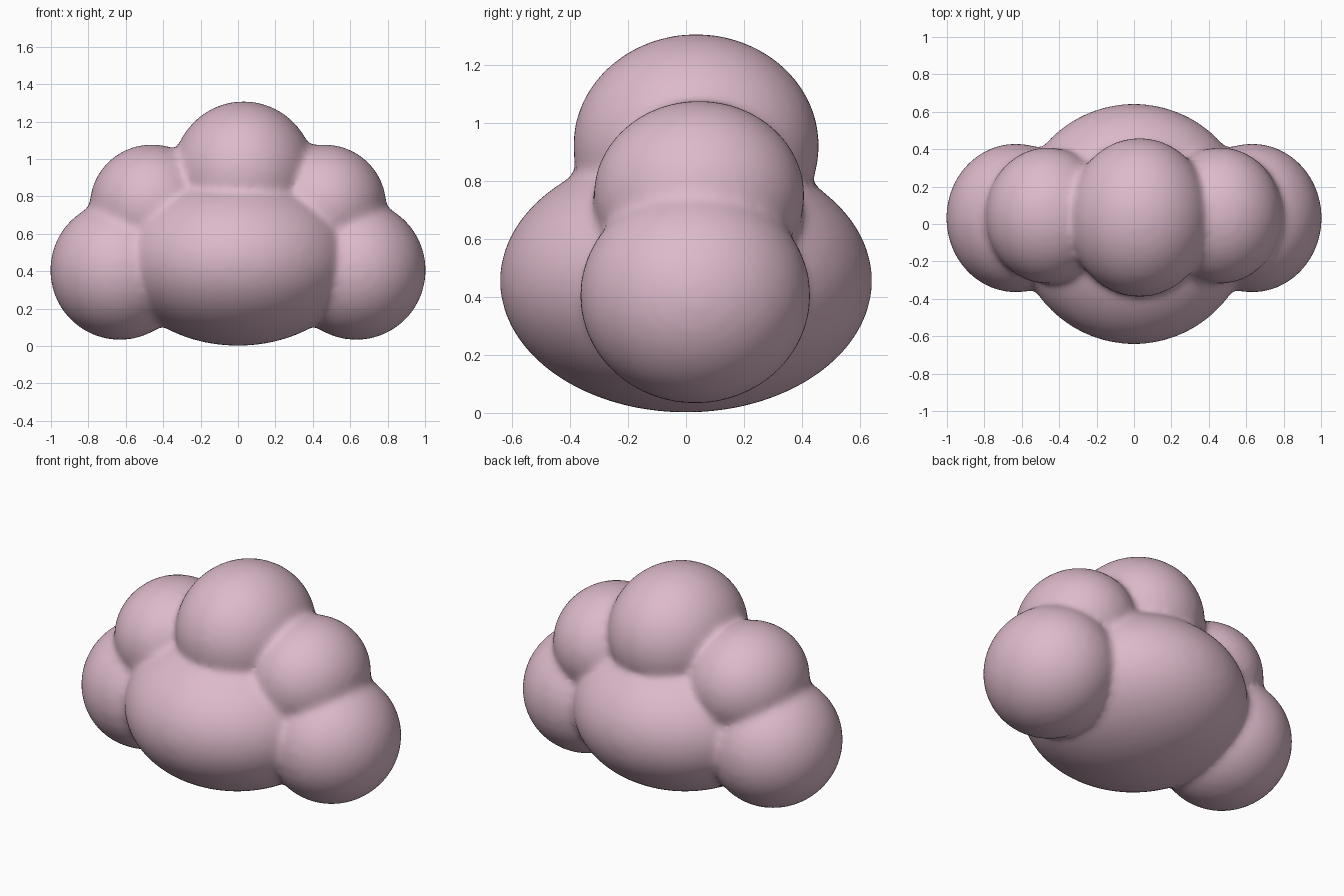
import bpy
import bmesh
from mathutils import Matrix, Vector

cube = bpy.data.objects.get("Cube")
if cube:
    bpy.data.objects.remove(cube, do_unlink=True)

# Single soft pink colour
pink = bpy.data.materials.new("soft_pink")
pink.use_nodes = True
colour = (0.72, 0.49, 0.59, 1)
pink.diffuse_color = colour
bsdf = next(n for n in pink.node_tree.nodes if n.type == "BSDF_PRINCIPLED")
bsdf.inputs["Base Color"].default_value = colour
bsdf.inputs["Roughness"].default_value = 0.8


def add_puff(bm, centre, radii):
    """Add one ellipsoid lobe."""
    matrix = Matrix.Translation(centre) @ Matrix.Diagonal(Vector(radii)).to_4x4()
    bmesh.ops.create_icosphere(bm, subdivisions=5, radius=1, matrix=matrix)


bm = bmesh.new()

# Wide central belly and crown
add_puff(bm, (0, 0, 0.456), (0.635, 0.643, 0.455))
add_puff(bm, (0.03, 0.035, 0.922), (0.38, 0.425, 0.386))

# Lower and upper lobes on both sides
for side in (-1, 1):
    add_puff(bm, (side * 0.632, 0.032, 0.405), (0.372, 0.398, 0.373))
    add_puff(bm, (side * 0.46, 0.045, 0.75), (0.333, 0.365, 0.328))

mesh = bpy.data.meshes.new("cloud_body")
bm.to_mesh(mesh)
bm.free()
mesh.materials.append(pink)
cloud = bpy.data.objects.new("cloud_body", mesh)
bpy.context.collection.objects.link(cloud)

# Fuse the lobes into one skin and soften the creases
fuse = cloud.modifiers.new("fuse", "REMESH")
fuse.mode = "VOXEL"
fuse.voxel_size = 0.02
fuse.use_smooth_shade = True
soften = cloud.modifiers.new("soften", "SMOOTH")
soften.factor = 0.5
soften.iterations = 14
